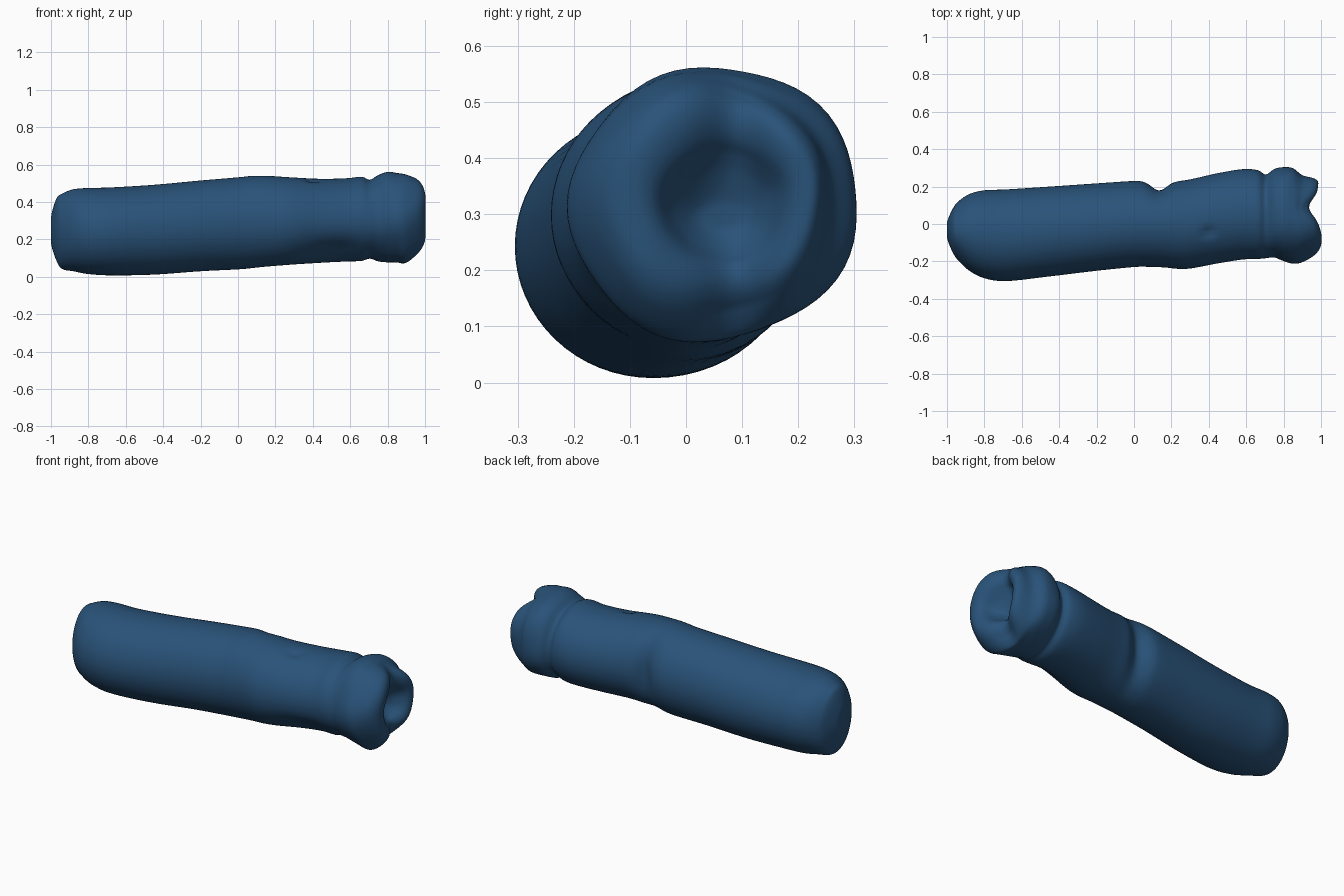
import bpy, bmesh, math

SEG, STEPS = 64, 6

# Stations along the roll: x, y low, y high, z low, z high
STATIONS = [
    (-1.00, -0.035, -0.025, 0.245, 0.255),
    (-0.998, -0.08, 0.015, 0.17, 0.33),
    (-0.97, -0.15, 0.08, 0.085, 0.42),
    (-0.94, -0.195, 0.12, 0.042, 0.445),
    (-0.88, -0.25, 0.16, 0.03, 0.468),
    (-0.80, -0.29, 0.18, 0.015, 0.475),
    (-0.68, -0.305, 0.185, 0.008, 0.478),
    (-0.45, -0.28, 0.20, 0.012, 0.492),
    (-0.20, -0.25, 0.217, 0.03, 0.515),
    (0.00, -0.23, 0.23, 0.04, 0.532),
    (0.08, -0.229, 0.228, 0.047, 0.54),
    (0.16, -0.232, 0.227, 0.055, 0.54),
    (0.28, -0.24, 0.235, 0.065, 0.532),
    (0.44, -0.212, 0.27, 0.075, 0.524),
    (0.58, -0.19, 0.293, 0.082, 0.527),
    (0.66, -0.187, 0.288, 0.085, 0.535),
    (0.705, -0.183, 0.265, 0.098, 0.52),
    (0.75, -0.178, 0.295, 0.085, 0.547),
    (0.80, -0.195, 0.307, 0.08, 0.563),
    (0.85, -0.208, 0.303, 0.078, 0.555),
    (0.90, -0.200, 0.265, 0.075, 0.545),
    (0.96, -0.165, 0.247, 0.125, 0.52),
    (0.985, -0.12, 0.225, 0.17, 0.48),
    (0.975, -0.06, 0.185, 0.21, 0.43),
    (0.925, -0.02, 0.15, 0.24, 0.38),
    (0.89, 0.02, 0.11, 0.27, 0.33),
    (0.885, 0.06, 0.07, 0.295, 0.305),
]


def catmull(a, b, c, d, t):
    return 0.5 * (2*b + (c - a)*t + (2*a - 5*b + 4*c - d)*t*t
                  + (3*b - a - 3*c + d)*t**3)


def bump(v, centre, width):
    return math.exp(-((v - centre) / width) ** 2)


def dents(x, y, z, a, end):
    """Pinches and folds; a is the angle around the roll (0 = +y, 90 = up)."""
    cy, cz = 0.03, 0.3
    wrap = lambda c: (a - c + math.pi) % (2 * math.pi) - math.pi
    k = 0.0
    k += 0.24 * bump(x, 0.135, 0.055) * bump(wrap(0.0), 0, 0.75)   # back pinch
    k += 0.10 * bump(x, 0.40, 0.025) * bump(wrap(1.85), 0, 0.1)    # top dimple
    k += 0.10 * bump(x, 0.52, 0.15) * bump(wrap(3.95), 0, 0.35)    # lower fold
    if x > 0.68:                                                   # crumpled cap
        k += 0.018 * math.sin(5 * a + 9 * x) * min(1, (x - 0.68) / 0.1)
    y, z = y + (cy - y) * k, z + (cz - z) * k
    # groove across the open end, with the front lip reaching furthest
    if x > 0.86:
        f = min(1, (x - 0.86) / 0.1)
        x += f * (-0.05 * bump(y, 0.09, 0.06) + 0.018 * bump(y, -0.08, 0.07))
    return x, y, z


# Interpolate the stations into smooth rings
rings = []
n = len(STATIONS)
for i in range(n - 1):
    q = [STATIONS[min(max(i + j, 0), n - 1)] for j in (-1, 0, 1, 2)]
    for s in range(STEPS):
        rings.append([catmull(*v, s / STEPS) for v in zip(*q)])
rings.append(list(STATIONS[-1]))

# Loft the roll
bm = bmesh.new()
loops = []
for i, (x, y0, y1, z0, z1) in enumerate(rings):
    loop = []
    for s in range(SEG):
        a = 2 * math.pi * s / SEG
        y = (y0 + y1) / 2 + (y1 - y0) / 2 * math.cos(a)
        z = (z0 + z1) / 2 + (z1 - z0) / 2 * math.sin(a)
        loop.append(bm.verts.new(dents(x, y, z, a, i)))
    loops.append(loop)
for p, q in zip(loops, loops[1:]):
    for s in range(SEG):
        t = (s + 1) % SEG
        bm.faces.new((p[s], p[t], q[t], q[s]))
bm.faces.new(loops[0])
bm.faces.new(loops[-1])
bmesh.ops.recalc_face_normals(bm, faces=bm.faces)
for f in bm.faces:
    f.smooth = True

mesh = bpy.data.meshes.new("rolled_bundle")
bm.to_mesh(mesh)
bm.free()
roll = bpy.data.objects.new("rolled_bundle", mesh)
bpy.context.collection.objects.link(roll)

# Single dark blue colour
blue = bpy.data.materials.new("dark blue")
blue.diffuse_color = (0.022, 0.085, 0.19, 1)
mesh.materials.append(blue)
